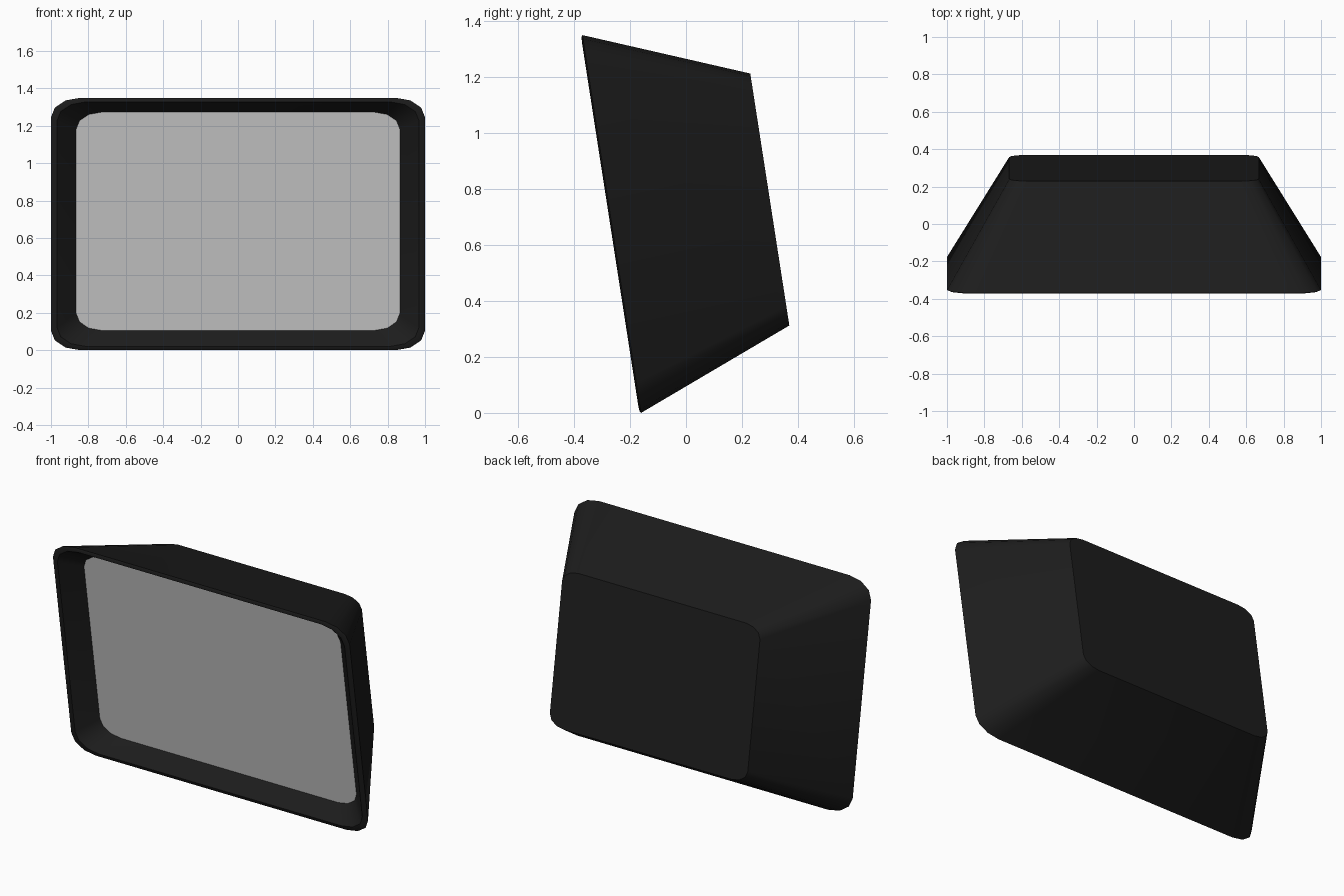
import bpy, bmesh, math
from mathutils import Vector

if "Cube" in bpy.data.objects:
    bpy.data.objects.remove(bpy.data.objects["Cube"])

TILT = math.atan(0.155)
UP = Vector((0, -math.sin(TILT), math.cos(TILT)))
INTO = Vector((0, math.cos(TILT), math.sin(TILT)))
CENTRE = Vector((0, -0.265, 0.6745))
HALF_W, HALF_H, RADIUS, SEGS = 1.0, 0.6825, 0.155, 3


def ring(bm, scale, depth):
    """Rounded rectangle on the tilted front plane, scaled and pushed inwards."""
    verts = []
    for k, (sx, sz) in enumerate(((1, 1), (-1, 1), (-1, -1), (1, -1))):
        for i in range(SEGS + 1):
            a = math.pi / 2 * (k + i / SEGS)
            u = sx * (1 - RADIUS) + RADIUS * math.cos(a)
            v = sz * (1 - RADIUS) + RADIUS * math.sin(a)
            p = CENTRE + INTO * depth + UP * (v * HALF_H * scale)
            p.x = u * HALF_W * scale
            verts.append(bm.verts.new(p))
    return verts


def finish(bm, name, colour=None):
    mesh = bpy.data.meshes.new(name)
    bm.to_mesh(mesh)
    bm.free()
    obj = bpy.data.objects.new(name, mesh)
    bpy.context.collection.objects.link(obj)
    if colour:
        mat = bpy.data.materials.new(name + "_colour")
        mat.diffuse_color = colour
        mat.use_nodes = True
        mat.node_tree.nodes["Principled BSDF"].inputs["Base Color"].default_value = mat.diffuse_color
        mesh.materials.append(mat)
    bpy.ops.object.select_all(action='DESELECT')
    obj.select_set(True)
    bpy.context.view_layer.objects.active = obj
    bpy.ops.object.shade_smooth_by_angle(angle=math.radians(35))
    return obj


# Tapered housing: back panel, sloping sides, front lip, recessed bezel
bm = bmesh.new()
profile = [(0.667, 0.571), (1.0, 0.0), (0.992, -0.004), (0.968, -0.006),
           (0.957, 0.004), (0.865, 0.095)]
rings = [ring(bm, s, d) for s, d in profile]
for a, b in zip(rings, rings[1:]):
    for i in range(len(a)):
        j = (i + 1) % len(a)
        bm.faces.new((a[i], a[j], b[j], b[i]))
bm.faces.new(rings[0])
bmesh.ops.recalc_face_normals(bm, faces=bm.faces)
# Back panel must point backwards
back = max(bm.faces, key=lambda f: f.calc_center_median().dot(INTO))
if back.normal.dot(INTO) < 0:
    bmesh.ops.reverse_faces(bm, faces=bm.faces)
finish(bm, "housing", (0.012, 0.012, 0.012, 1))

# Flat screen closing the recess
bm = bmesh.new()
face = bm.faces.new(ring(bm, 0.865, 0.095))
face.normal_update()
if face.normal.dot(INTO) > 0:
    face.normal_flip()
finish(bm, "screen")
